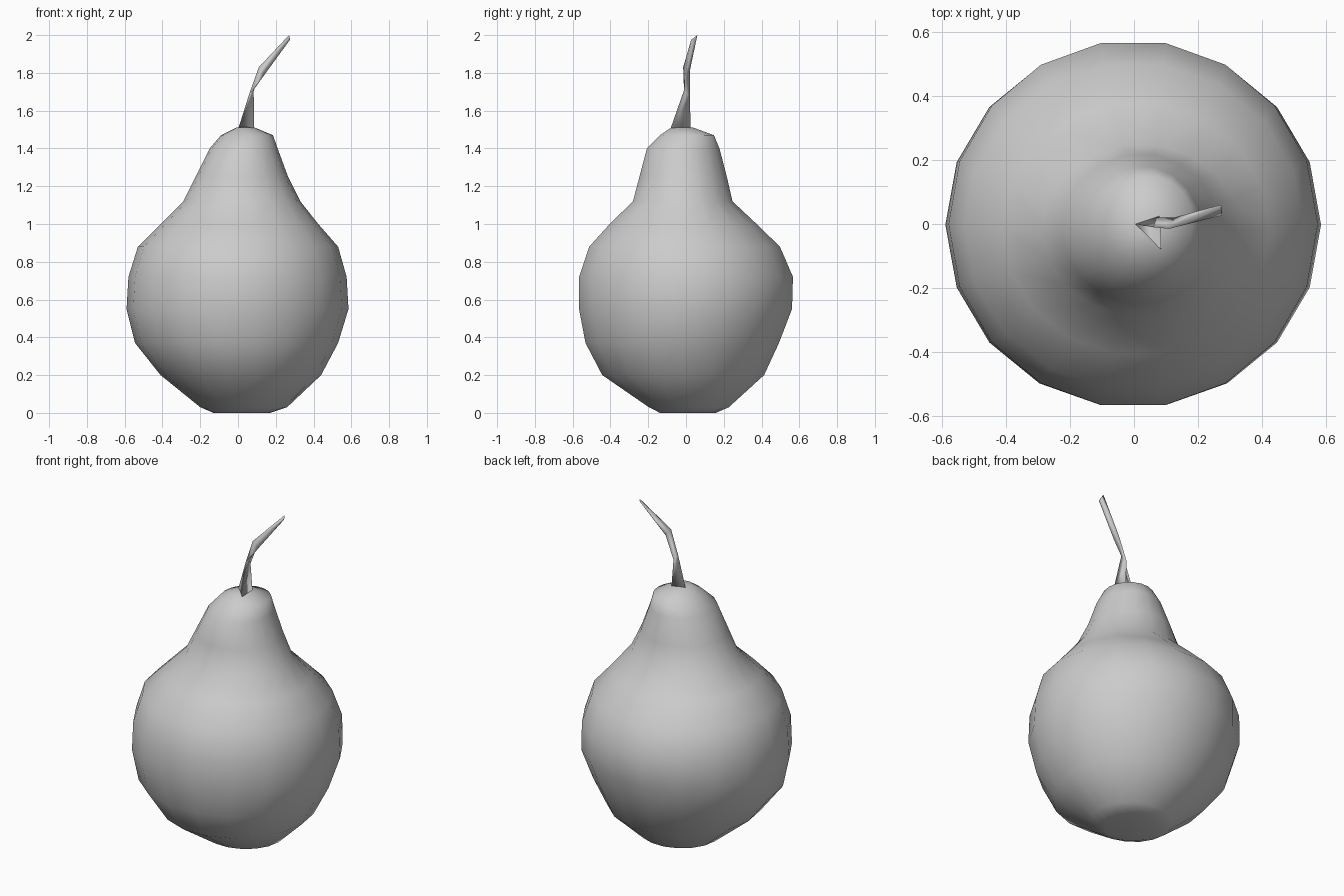
import bpy, bmesh
from math import cos, sin, tau

if "Cube" in bpy.data.objects:
    bpy.data.objects.remove(bpy.data.objects["Cube"])


def loft(name, rings, cap_start=None, cap_end=None):
    """Skin rings of points; a cap is a single pole point or None for a flat face."""
    bm = bmesh.new()
    loops = [[bm.verts.new(p) for p in ring] for ring in rings]
    n = len(loops[0])
    for a, b in zip(loops, loops[1:]):
        for i in range(n):
            j = (i + 1) % n
            bm.faces.new((a[i], a[j], b[j], b[i]))
    for loop, pole in ((loops[0], cap_start), (loops[-1], cap_end)):
        if pole is None:
            bm.faces.new(loop)
        else:
            v = bm.verts.new(pole)
            for i in range(n):
                bm.faces.new((loop[i], loop[(i + 1) % n], v))
    bmesh.ops.recalc_face_normals(bm, faces=bm.faces)
    mesh = bpy.data.meshes.new(name)
    bm.to_mesh(mesh)
    bm.free()
    mesh.shade_smooth()
    obj = bpy.data.objects.new(name, mesh)
    bpy.context.collection.objects.link(obj)
    return obj


def oval(z, x0, x1, y0, y1, n=18):
    cx, cy, rx, ry = (x0 + x1) / 2, (y0 + y1) / 2, (x1 - x0) / 2, (y1 - y0) / 2
    return [(cx + rx * cos(tau * i / n), cy + ry * sin(tau * i / n), z) for i in range(n)]


# Pear body: height, then left/right and front/back extents
profile = [
    (0.00, -0.13, 0.17, -0.14, 0.16),
    (0.03, -0.20, 0.26, -0.20, 0.23),
    (0.20, -0.41, 0.44, -0.45, 0.42),
    (0.37, -0.545, 0.53, -0.54, 0.50),
    (0.55, -0.59, 0.585, -0.575, 0.57),
    (0.72, -0.58, 0.575, -0.575, 0.575),
    (0.88, -0.53, 0.53, -0.52, 0.505),
    (1.00, -0.41, 0.425, -0.41, 0.38),
    (1.12, -0.29, 0.33, -0.285, 0.25),
    (1.25, -0.225, 0.265, -0.25, 0.22),
    (1.40, -0.15, 0.21, -0.21, 0.18),
    (1.47, -0.09, 0.185, -0.14, 0.15),
    (1.51, -0.01, 0.09, -0.08, 0.04),
]
loft("pear_body", [oval(*p) for p in profile], (0.02, 0.01, 0.03), (0.04, -0.02, 1.515))

# Stem: twisted three-sided stalk leaning to the right
loft("stem", [
    [(0.0, 0.0, 1.50), (0.085, -0.08, 1.51), (0.08, 0.025, 1.51)],
    [(0.06, -0.01, 1.69), (0.083, -0.01, 1.71), (0.07, 0.02, 1.67)],
    [(0.11, -0.015, 1.83), (0.14, -0.005, 1.79), (0.125, 0.02, 1.81)],
    [(0.27, 0.06, 2.0), (0.275, 0.027, 1.975), (0.275, 0.05, 1.98)],
])
